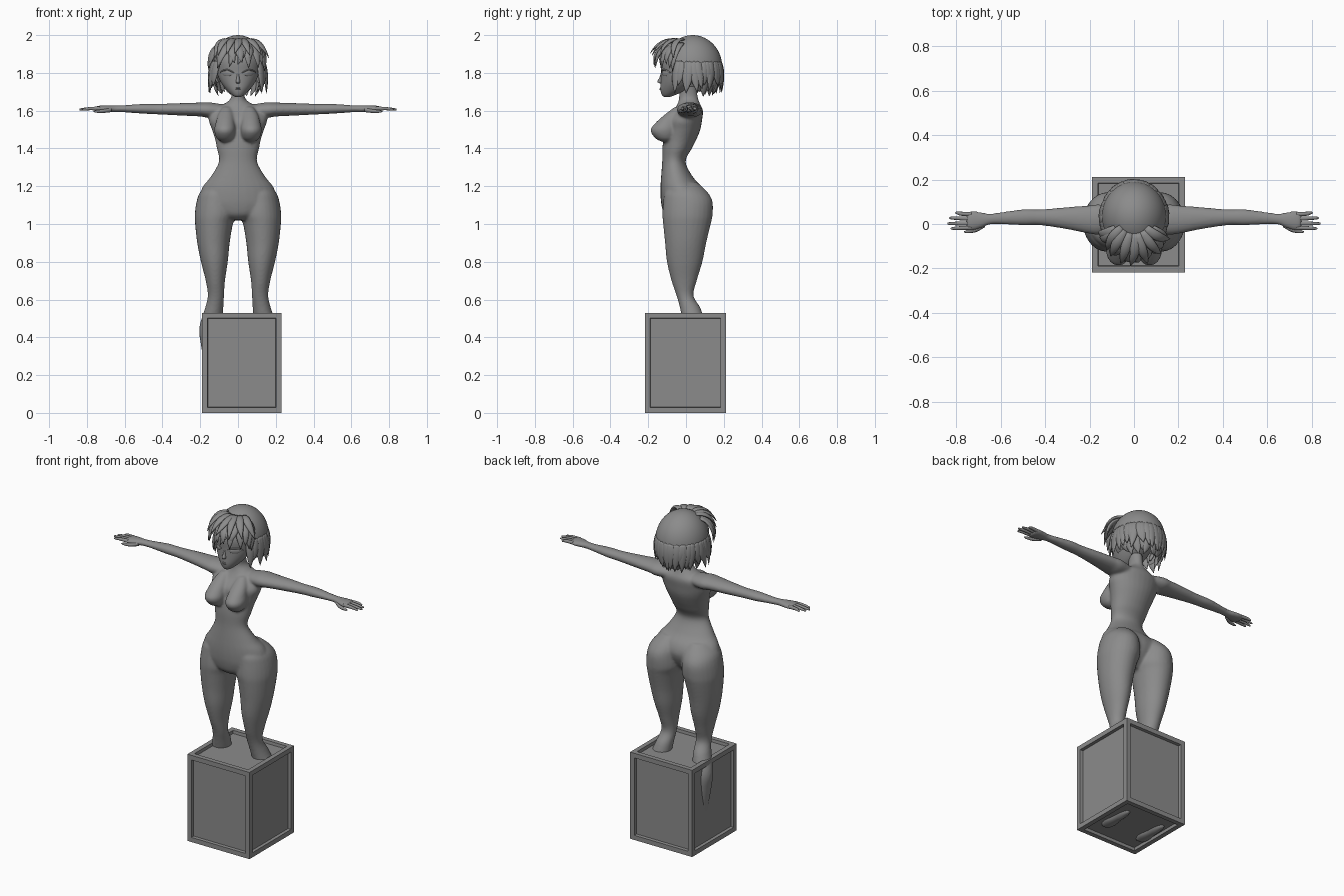
import bpy, bmesh, math, random
from mathutils import Vector

random.seed(4)
grey = bpy.data.materials.new("plain grey")
grey.diffuse_color = (0.26, 0.26, 0.26, 1)


def finish(bm, name, smooth=True):
    bmesh.ops.recalc_face_normals(bm, faces=bm.faces)
    me = bpy.data.meshes.new(name)
    bm.to_mesh(me)
    bm.free()
    me.materials.append(grey)
    for p in me.polygons:
        p.use_smooth = smooth
    ob = bpy.data.objects.new(name, me)
    bpy.context.collection.objects.link(ob)
    return ob


def skin(bm, rings):
    """Join rings of points into a closed tube."""
    vs = [[bm.verts.new(p) for p in r] for r in rings]
    n = len(vs[0])
    for a, b in zip(vs, vs[1:]):
        for i in range(n):
            bm.faces.new((a[i], a[(i + 1) % n], b[(i + 1) % n], b[i]))
    bm.faces.new(vs[0])
    bm.faces.new(vs[-1])


def spline(keys, steps=5):
    """Catmull-Rom through key tuples."""
    k = [keys[0]] + list(keys) + [keys[-1]]
    out = []
    for i in range(1, len(k) - 2):
        for s in range(steps):
            t = s / steps
            out.append([0.5 * (2 * b + (c - a) * t + (2 * a - 5 * b + 4 * c - d) * t * t
                               + (3 * b - a - 3 * c + d) * t ** 3)
                        for a, b, c, d in zip(*k[i - 1:i + 3])])
    out.append(list(keys[-1]))
    return out


def loft(bm, keys, axis="z", mirror=False, n=28):
    """Elliptical loft; each key is (position, centre u, centre v, radius u, radius v)."""
    for s in ((1, -1) if mirror else (1,)):
        rings = []
        for t, cu, cv, ru, rv in spline(keys):
            ring = []
            for i in range(n):
                a = 2 * math.pi * i / n
                u, v = cu + ru * math.cos(a), cv + rv * math.sin(a)
                x, y, z = {"x": (t, u, v), "y": (u, t, v), "z": (u, v, t)}[axis]
                ring.append((s * x, y, z))
            rings.append(ring)
        skin(bm, rings)


# body: torso, chest, legs, feet and arms fused into one smooth skin
bm = bmesh.new()
loft(bm, [(1.74, 0, .01, .037, .045), (1.67, 0, .013, .036, .05), (1.635, 0, .015, .075, .06),
          (1.6, 0, .012, .145, .078), (1.55, 0, -.01, .155, .095), (1.5, 0, -.018, .138, .094),
          (1.45, 0, -.032, .122, .088), (1.4, 0, -.047, .112, .078), (1.33, 0, -.064, .101, .062),
          (1.25, 0, -.048, .145, .084), (1.2, 0, -.027, .185, .108), (1.15, 0, -.018, .203, .117),
          (1.1, 0, -.022, .2, .108), (1.05, 0, -.03, .14, .085), (1.02, 0, -.03, .06, .05)])
loft(bm, [(1.433, .066, -.105, .015, .015), (1.452, .068, -.11, .043, .05), (1.495, .07, -.116, .056, .072),
          (1.535, .068, -.1, .05, .062), (1.58, .065, -.07, .04, .042), (1.62, .06, -.04, .02, .02)],
     mirror=True)
loft(bm, [(1.22, .09, -.01, .06, .07), (1.17, .108, .0, .092, .113), (1.12, .117, .01, .102, .13),
          (1.05, .12, .008, .109, .133), (1.0, .127, .005, .1, .126), (.9, .13, -.002, .086, .109),
          (.8, .125, -.007, .071, .094), (.7, .12, -.01, .051, .067), (.62, .117, -.005, .043, .045),
          (.55, .127, .024, .049, .055), (.45, .146, .047, .059, .058), (.35, .146, .05, .049, .052),
          (.2, .138, .05, .033, .034), (.08, .128, .056, .028, .03), (.03, .125, .058, .03, .03)],
     mirror=True)
loft(bm, [(.105, .124, .03, .016, .022), (.06, .124, .04, .031, .04), (0, .124, .035, .035, .035),
          (-.06, .124, .022, .041, .022), (-.105, .124, .014, .026, .013)], "y", True)
loft(bm, [(.06, .018, 1.6, .05, .03), (.15, .02, 1.603, .068, .041), (.2, .02, 1.606, .064, .037),
          (.3, .026, 1.607, .05, .033), (.42, .03, 1.608, .036, .028), (.5, .03, 1.61, .036, .026),
          (.6, .026, 1.61, .027, .019), (.65, .022, 1.61, .025, .018), (.69, .017, 1.61, .037, .018),
          (.73, .014, 1.61, .044, .017), (.755, .012, 1.61, .036, .012)], "x", True)
body = finish(bm, "body")
mod = body.modifiers.new("fuse", 'REMESH')
mod.mode = 'VOXEL'
mod.voxel_size = .007
mod.use_smooth_shade = True
mod = body.modifiers.new("relax", 'SMOOTH')
mod.factor = .5
mod.iterations = 7

# fingers and thumbs
bm = bmesh.new()
for y0, y1, tip in ((.043, .05, .805), (.024, .027, .832), (.003, .002, .84), (-.017, -.02, .825)):
    loft(bm, [(.73, y0, 1.611, .01, .011), (.78, (y0 + y1) / 2, 1.611, .009, .009),
              (tip - .008, y1, 1.607, .006, .006), (tip, y1, 1.606, .002, .002)], "x", True, 10)
loft(bm, [(.67, 0, 1.604, .014, .012), (.71, -.025, 1.598, .011, .01),
          (.75, -.034, 1.596, .007, .007), (.765, -.035, 1.596, .002, .002)], "x", True, 10)
finish(bm, "fingers")

# head with nose and ears
bm = bmesh.new()
loft(bm, [(1.672, 0, -.1, .012, .014), (1.682, 0, -.093, .03, .034), (1.71, 0, -.065, .06, .07),
          (1.75, 0, -.042, .09, .092), (1.8, 0, -.02, .112, .112), (1.87, 0, 0, .125, .132),
          (1.93, 0, .02, .108, .11), (1.97, 0, .025, .05, .05)], n=40)
loft(bm, [(1.742, 0, -.125, .004, .006), (1.752, 0, -.132, .012, .019), (1.775, 0, -.127, .008, .014),
          (1.81, 0, -.122, .005, .007)], n=12)
loft(bm, [(1.75, .108, .01, .006, .008), (1.79, .122, .015, .01, .02), (1.815, .124, .018, .006, .012)],
     mirror=True, n=12)
finish(bm, "head")

# eyes, upper lashes and lips as small raised shapes
bm = bmesh.new()
loft(bm, [(.026, -.125, 1.795, .004, .004), (.048, -.118, 1.797, .007, .015),
          (.07, -.104, 1.797, .006, .014), (.086, -.088, 1.798, .004, .004)], "x", True, 14)
loft(bm, [(.022, -.129, 1.802, .003, .002), (.05, -.122, 1.815, .007, .004),
          (.078, -.101, 1.813, .007, .004), (.094, -.085, 1.802, .003, .002)], "x", True, 10)
for z in (1.712, 1.719):
    loft(bm, [(-.026, -.12, z, .003, .002), (0, -.134, z, .006, .004), (.026, -.12, z, .003, .002)], "x", n=10)
finish(bm, "face_details")

# hair cap with an open face
C, R = Vector((0, .035, 1.83)), Vector((.146, .157, .17))
bm = bmesh.new()
bmesh.ops.create_uvsphere(bm, u_segments=48, v_segments=28, radius=1)
for v in bm.verts:
    v.co = Vector(c * r for c, r in zip(v.co, R)) + C
cut = [f for f in bm.faces if f.calc_center_median().z < 1.9 - .9 * max(0, f.calc_center_median().y + .06)
       and f.calc_center_median().y < -.02 or f.calc_center_median().z < 1.72]
bmesh.ops.delete(bm, geom=cut, context='FACES')
finish(bm, "hair_cap")


def around(angle, z, k=1.0):
    """Point around the head at an angle from the front, k times the cap's width."""
    return Vector((R.x * k * math.sin(angle), C.y - R.y * k * math.cos(angle), z))


def lock(bm, root, mid, tip, width):
    """Flattened tapering hair lock along a curve."""
    rings = []
    for i in range(9):
        t = i / 8
        p = root * (1 - t) ** 2 + mid * 2 * t * (1 - t) + tip * t * t
        d = ((mid - root) * (1 - t) + (tip - mid) * t).normalized()
        side = d.cross(p - C).normalized()
        out = side.cross(d)
        w = width * (.55 + 1.3 * t - 1.82 * t * t) + .0005
        rings.append([p + side * w * math.cos(a) + out * w * .4 * math.sin(a)
                      for a in (math.pi * j / 4 for j in range(8))])
    skin(bm, rings)


# hair locks: fringe, sides and nape
bm = bmesh.new()
r = random.uniform
for deg in range(-56, 57, 8):       # long fringe
    a = math.radians(deg + r(-3, 3))
    b = a + r(-.22, .22)
    f = math.cos(a)
    lock(bm, around(a, 1.955, .66), around(a, 1.93, 1.12 + .2 * f),
         around(b, r(1.82, 1.86) - .04 * (1 - f), 1.0 + .32 * f), .032)
for deg in range(-48, 49, 16):      # upper, more flicked fringe
    a = math.radians(deg + r(-4, 4))
    b = a + r(-.25, .25)
    f = math.cos(a)
    lock(bm, around(a, 1.975, .5), around(a, 1.985, .95 + .15 * f),
         around(b, r(1.87, 1.95), 1.02 + .42 * f), .028)
for s in (-1, 1):
    for deg in range(58, 181, 9):   # sides and nape
        a = math.radians(s * (deg + r(-3, 3)))
        k = 1.05 if deg < 110 else .98
        lock(bm, around(a, 1.86, .93), around(a, 1.8, 1.05),
             around(a + r(-.15, .15), r(1.69, 1.74), k), .034)
    for deg in range(100, 181, 16):  # inner nape
        a = math.radians(s * deg)
        lock(bm, around(a, 1.8, .85), around(a, 1.74, .9), around(a + r(-.2, .2), r(1.675, 1.7), .72), .034)
finish(bm, "hair_locks")

# crate with a recessed panel on every side
bm = bmesh.new()
bmesh.ops.create_cube(bm, size=1)
for v in bm.verts:
    v.co = (v.co.x * .42 + .02, v.co.y * .43 - .003, (v.co.z + .5) * .53)
bmesh.ops.recalc_face_normals(bm, faces=bm.faces)
faces = list(bm.faces)
bmesh.ops.inset_individual(bm, faces=faces, thickness=.04, depth=0)
bmesh.ops.inset_individual(bm, faces=faces, thickness=.003, depth=-.018)
finish(bm, "crate", smooth=False)
